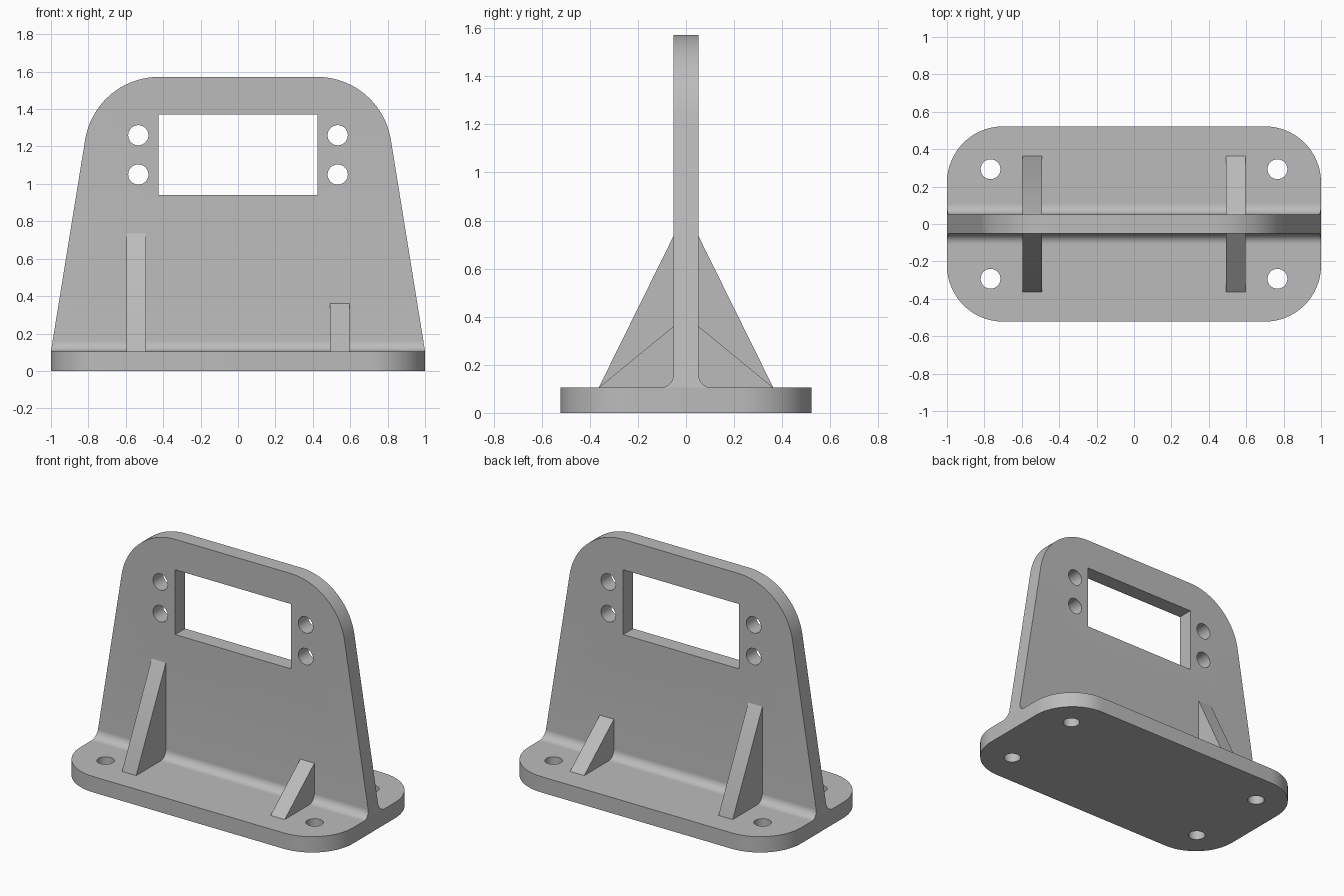
import bpy, bmesh, math
from mathutils import Vector

if "Cube" in bpy.data.objects:
    bpy.data.objects.remove(bpy.data.objects["Cube"], do_unlink=True)

grey = bpy.data.materials.new("plain grey")
grey.use_nodes = True
COLOUR = (0.5, 0.5, 0.5, 1)
grey.diffuse_color = COLOUR
grey.node_tree.nodes["Principled BSDF"].inputs["Base Color"].default_value = COLOUR

BASE_TOP = 0.105
HALF_T = 0.052      # half thickness of the upright
SINK = 0.015        # overlap hidden inside neighbouring parts


def rounded(corners, steps=16):
    """Outline from (x, y, radius) corners, with tangent arcs."""
    out = []
    n = len(corners)
    for i, (x, y, r) in enumerate(corners):
        p = Vector((x, y))
        if r == 0:
            out.append(p)
            continue
        a = (Vector(corners[i - 1][:2]) - p).normalized()
        b = (Vector(corners[(i + 1) % n][:2]) - p).normalized()
        half = a.angle(b) / 2
        centre = p + (a + b).normalized() * r / math.sin(half)
        start = p + a * r / math.tan(half) - centre
        end = p + b * r / math.tan(half) - centre
        total = start.angle(end)
        for k in range(steps + 1):
            t = k / steps
            out.append(centre + (start * math.sin((1 - t) * total)
                                 + end * math.sin(t * total)) / math.sin(total))
    return out


def extrude(name, outline, axis, low, high):
    """Prism of a 2D outline along an axis; the outline uses the other two axes."""
    def place(p, d):
        return {"x": (d, p[0], p[1]), "y": (p[0], d, p[1]), "z": (p[0], p[1], d)}[axis]
    bm = bmesh.new()
    bottom = [bm.verts.new(place(p, low)) for p in outline]
    top = [bm.verts.new(place(p, high)) for p in outline]
    bm.faces.new(bottom)
    bm.faces.new(top)
    for i in range(len(outline)):
        j = (i + 1) % len(outline)
        bm.faces.new((bottom[i], bottom[j], top[j], top[i]))
    bmesh.ops.recalc_face_normals(bm, faces=bm.faces)
    mesh = bpy.data.meshes.new(name)
    bm.to_mesh(mesh)
    bm.free()
    mesh.materials.append(grey)
    obj = bpy.data.objects.new(name, mesh)
    bpy.context.collection.objects.link(obj)
    return obj


def activate(obj):
    bpy.ops.object.select_all(action="DESELECT")
    obj.select_set(True)
    bpy.context.view_layer.objects.active = obj


def combine(obj, tool, operation):
    mod = obj.modifiers.new("cut", "BOOLEAN")
    mod.operation, mod.solver, mod.object = operation, "EXACT", tool
    activate(obj)
    bpy.ops.object.modifier_apply(modifier=mod.name)
    bpy.data.objects.remove(tool, do_unlink=True)


def drill(obj, x, y, radius, axis):
    circle = [(x + radius * math.cos(math.tau * k / 40),
               y + radius * math.sin(math.tau * k / 40)) for k in range(40)]
    combine(obj, extrude("drill", circle, axis, -1, 1), "DIFFERENCE")


# Base plate with rounded corners and four bolt holes
base = extrude("base_plate", rounded([(-1, -0.522, 0.3), (1, -0.522, 0.3),
                                      (1, 0.522, 0.3), (-1, 0.522, 0.3)]),
               "z", 0, BASE_TOP)
for x in (-0.767, 0.767):
    for y in (-0.293, 0.293):
        drill(base, x, y, 0.053, "z")

# Upright: tapered front outline crossed with a section that flares into the base
top_z, low_z, flare = 1.572, BASE_TOP - SINK, 0.055
upright = extrude("upright_plate", rounded([
    (-1, low_z, 0), (1, low_z, 0), (1, BASE_TOP, 0), (0.763, top_z, 0.4),
    (-0.763, top_z, 0.4), (-1, BASE_TOP, 0)], 24), "y", -0.3, 0.3)
foot = HALF_T + flare
section = rounded([
    (-foot, low_z, 0), (foot, low_z, 0), (foot, BASE_TOP, 0),
    (HALF_T, BASE_TOP, flare), (HALF_T, 2, 0), (-HALF_T, 2, 0),
    (-HALF_T, BASE_TOP, flare), (-foot, BASE_TOP, 0)], 10)
# drop doubled points where the flare meets the base
section = [p for i, p in enumerate(section) if (p - section[i - 1]).length > 1e-5]
combine(upright, extrude("section", section, "x", -1.5, 1.5), "INTERSECT")

# Window and the paired mounting holes beside it
window = extrude("window", [(-0.425, 0.94), (0.425, 0.94), (0.425, 1.37), (-0.425, 1.37)],
                 "y", -1, 1)
combine(upright, window, "DIFFERENCE")
for x in (-0.533, 0.533):
    for z in (1.05, 1.26):
        drill(upright, x, z, 0.054, "y")

# Gusset ribs: a tall pair on the right, a short pair on the left
ribs = []
for label, x, height in (("tall_right", -0.545, 0.735), ("short_left", 0.545, 0.36)):
    for side, s in (("front", -1), ("back", 1)):
        outline = [(s * (HALF_T - SINK), BASE_TOP - SINK), (s * 0.363, BASE_TOP - SINK),
                   (s * 0.363, BASE_TOP), (s * HALF_T, height),
                   (s * (HALF_T - SINK), height)]
        ribs.append(extrude(f"{label}_{side}_rib", outline, "x", x - 0.052, x + 0.052))

for obj in [base, upright] + ribs:
    activate(obj)
    bpy.ops.object.shade_smooth_by_angle(angle=math.radians(30))
